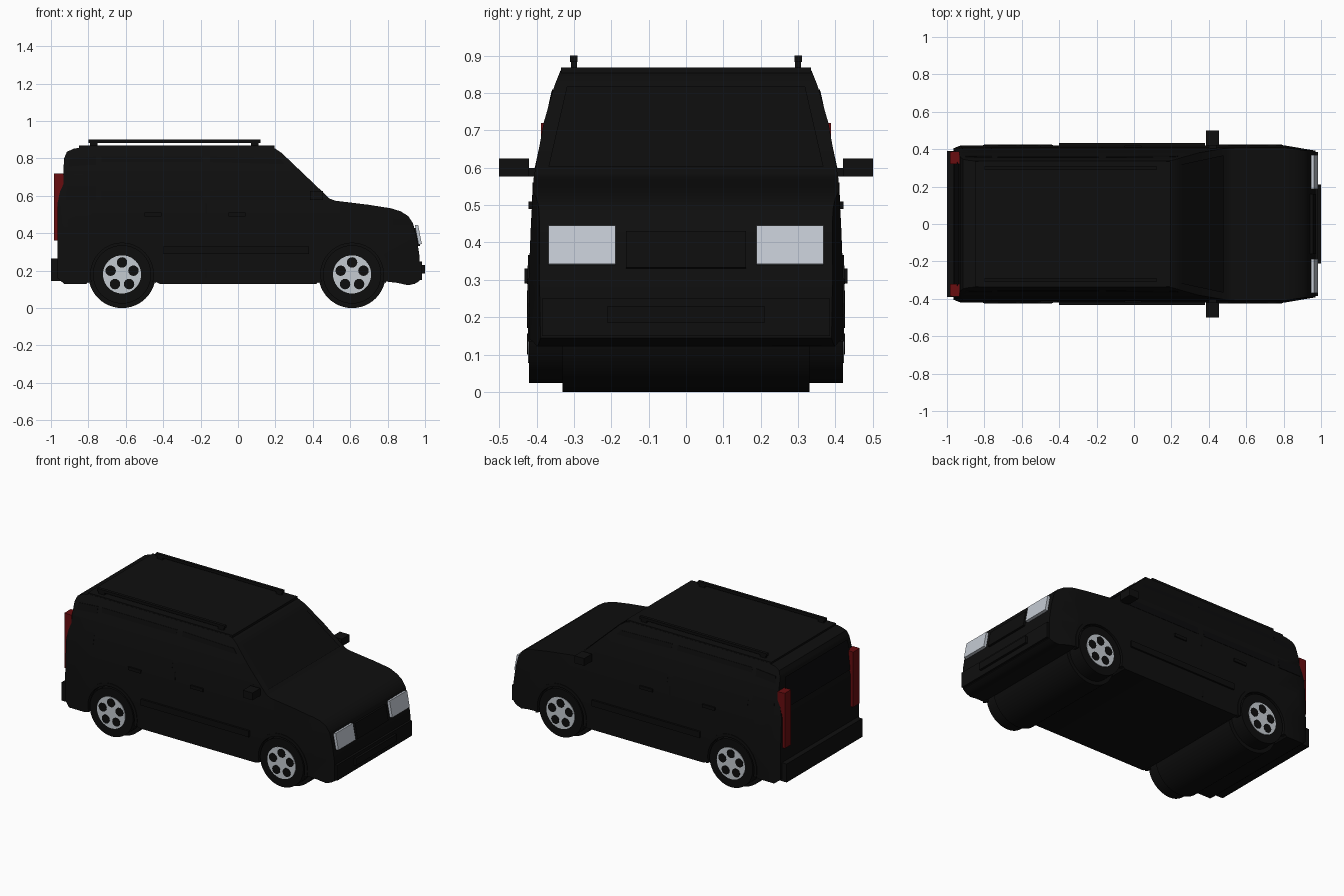
import bpy, bmesh, math
from mathutils import Vector, Matrix

if "Cube" in bpy.data.objects:
    bpy.data.objects.remove(bpy.data.objects["Cube"])


def material(name, rgb):
    m = bpy.data.materials.new(name)
    m.diffuse_color = (*rgb, 1)
    m.use_nodes = True
    m.node_tree.nodes["Principled BSDF"].inputs["Base Color"].default_value = m.diffuse_color
    return m


BLACK = material("black_paint", (0.0045, 0.0045, 0.0045))
GLASS = material("dark_glass", (0.0038, 0.0038, 0.004))
RUBBER = material("black_rubber", (0.004, 0.004, 0.004))
RED = material("tail_red", (0.14, 0.004, 0.005))
SILVER = material("wheel_silver", (0.56, 0.60, 0.64))
LAMP = material("headlight_grey", (0.55, 0.59, 0.65))


def finish(name, bm, mat, smooth=False):
    bmesh.ops.recalc_face_normals(bm, faces=bm.faces)
    me = bpy.data.meshes.new(name)
    bm.to_mesh(me)
    bm.free()
    ob = bpy.data.objects.new(name, me)
    bpy.context.collection.objects.link(ob)
    me.materials.append(mat)
    if smooth:
        bpy.ops.object.select_all(action='DESELECT')
        ob.select_set(True)
        bpy.context.view_layer.objects.active = ob
        bpy.ops.object.shade_smooth_by_angle(angle=math.radians(30))
    return ob


def box(name, x, y, z, mat, tilt=0):
    """Box from (min, max) pairs, tilted about y."""
    bm = bmesh.new()
    c = Vector([(a[0] + a[1]) / 2 for a in (x, y, z)])
    size = [abs(a[1] - a[0]) for a in (x, y, z)]
    m = Matrix.Translation(c) @ Matrix.Rotation(tilt, 4, 'Y') @ Matrix.Diagonal((*size, 1))
    bmesh.ops.create_cube(bm, size=1, matrix=m)
    return finish(name, bm, mat)


def disc(name, x, z, r, y0, y1, mat, segs=40):
    """Cylinder lying along y."""
    bm = bmesh.new()
    m = Matrix.Translation((x, (y0 + y1) / 2, z)) @ Matrix.Rotation(math.pi / 2, 4, 'X')
    bmesh.ops.create_cone(bm, cap_ends=True, segments=segs, radius1=r, radius2=r,
                          depth=abs(y1 - y0), matrix=m)
    return finish(name, bm, mat, True)


WIDTHS = [(0.12, 0.418), (0.3, 0.421), (0.45, 0.415), (0.57, 0.408),
          (0.72, 0.381), (0.82, 0.352), (0.865, 0.334)]


def half_width(x, z):
    w = WIDTHS[0][1] if z < 0.12 else WIDTHS[-1][1]
    for (z0, w0), (z1, w1) in zip(WIDTHS, WIDTHS[1:]):
        if z0 <= z <= z1:
            w = w0 + (w1 - w0) * (z - z0) / (z1 - z0)
    return w - 0.17 * max(0, x - 0.8) - 0.4 * max(0, -0.925 - x)


def side_plate(name, pts, mat, out, s, deep=0.008):
    """Thin plate following the side of the body."""
    bm = bmesh.new()
    rings = [[bm.verts.new((x, s * (half_width(x, z) + o), z)) for x, z in pts]
             for o in (out, out - deep)]
    n = len(pts)
    bm.faces.new(rings[0])
    bm.faces.new(rings[1])
    for i in range(n):
        j = (i + 1) % n
        bm.faces.new((rings[0][i], rings[0][j], rings[1][j], rings[1][i]))
    return finish(name, bm, mat)


def arc(cx, r, a0, a1, n=18):
    return [(cx + r * math.cos(math.radians(a0 + (a1 - a0) * i / n)),
             0.18 + r * math.sin(math.radians(a0 + (a1 - a0) * i / n))) for i in range(n + 1)]


WHEELS = {"rear": -0.62, "front": 0.61}

# Body shell: side profile with wheel arches, shaped to the width curve
profile = [(-0.965, 0.16), (-0.965, 0.56), (-0.935, 0.70), (-0.93, 0.80), (-0.915, 0.835),
           (-0.88, 0.852), (-0.83, 0.86), (0.17, 0.86), (0.20, 0.852), (0.235, 0.828),
           (0.49, 0.585), (0.52, 0.574), (0.70, 0.552), (0.82, 0.533), (0.87, 0.517),
           (0.91, 0.492), (0.935, 0.455), (0.955, 0.38), (0.97, 0.28), (0.97, 0.145),
           (0.945, 0.13), (0.91, 0.122), (0.85, 0.135)]
profile += arc(0.61, 0.18, -12, 192) + [(0.42, 0.13), (-0.42, 0.13)]
profile += arc(-0.62, 0.18, -12, 192) + [(-0.81, 0.13), (-0.93, 0.13)]
bm = bmesh.new()
face = bm.faces.new([bm.verts.new((x, -1, z)) for x, z in profile])
ext = bmesh.ops.extrude_face_region(bm, geom=[face])
for v in ext["geom"]:
    if isinstance(v, bmesh.types.BMVert):
        v.co.y = 1
bmesh.ops.triangulate(bm, faces=[f for f in bm.faces if len(f.verts) > 4])
cuts = [((0, 0, z), (0, 0, 1)) for z, w in WIDTHS[1:-1]]
cuts += [((x, 0, 0), (1, 0, 0)) for x in (0.8, -0.925)]
for co, no in cuts:
    bmesh.ops.bisect_plane(bm, geom=bm.verts[:] + bm.edges[:] + bm.faces[:],
                           plane_co=co, plane_no=no, dist=1e-5)
for v in bm.verts:
    v.co.y *= half_width(v.co.x, v.co.z)
finish("body_shell", bm, BLACK, True)

# Roof panel and bumpers
box("roof_panel", (-0.85, 0.195), (-0.335, 0.335), (0.852, 0.868), BLACK)
box("rear_bumper", (-1.0, -0.94), (-0.39, 0.39), (0.145, 0.265), BLACK)
box("front_bumper", (0.94, 0.985), (-0.385, 0.385), (0.15, 0.25), BLACK)
box("front_bumper_guard", (0.97, 1.0), (-0.21, 0.21), (0.185, 0.23), RUBBER)
box("grille", (0.945, 0.966), (-0.16, 0.16), (0.33, 0.43), RUBBER, -0.17)

# Windscreen and rear window, following the body taper
for name, ends in (("windscreen", ((0.25, 0.814), (0.475, 0.60))),
                   ("rear_window", ((-0.934, 0.79), (-0.957, 0.60)))):
    bm = bmesh.new()
    out = Vector((0.004, 0, 0.004)) if name == "windscreen" else Vector((-0.005, 0, 0))
    q = [Vector((x, s * (half_width(x, z) - 0.035), z)) + out
         for (x, z), sides in zip(ends, ((1, -1), (-1, 1))) for s in sides]
    bm.faces.new([bm.verts.new(p) for p in q])
    finish(name, bm, GLASS)

for s, side in ((1, "left"), (-1, "right")):
    # Side glass, door seams, handles and trim
    side_plate("front_window_" + side, [(-0.15, 0.58), (0.43, 0.58), (0.22, 0.80), (-0.15, 0.81)],
               GLASS, 0.002, s)
    side_plate("middle_window_" + side, [(-0.73, 0.58), (-0.19, 0.58), (-0.19, 0.81), (-0.73, 0.81)],
               GLASS, 0.002, s)
    side_plate("rear_window_" + side, [(-0.92, 0.58), (-0.76, 0.58), (-0.76, 0.81), (-0.90, 0.80)],
               GLASS, 0.003, s)
    side_plate("door_seam_" + side, [(-0.175, 0.16), (-0.165, 0.16), (-0.165, 0.56), (-0.175, 0.56)],
               RUBBER, 0.002, s)
    for x in (-0.50, -0.05):
        box("door_handle_" + side, (x, x + 0.09), (s * 0.40, s * 0.421), (0.49, 0.51), RUBBER)
    box("door_trim_" + side, (-0.40, 0.38), (s * 0.41, s * 0.432), (0.29, 0.33), RUBBER)
    # Mirror
    box("mirror_" + side, (0.385, 0.455), (s * 0.42, s * 0.5), (0.577, 0.625), BLACK)
    box("mirror_arm_" + side, (0.40, 0.44), (s * 0.37, s * 0.43), (0.577, 0.60), BLACK)
    # Roof rail
    box("roof_rail_" + side, (-0.80, 0.12), (s * 0.29, s * 0.31), (0.883, 0.90), RUBBER)
    for x in (-0.77, 0.09):
        box("rail_post_" + side, (x - 0.02, x + 0.02), (s * 0.292, s * 0.308), (0.86, 0.885), RUBBER)
    # Lamps
    box("tail_light_" + side, (-0.983, -0.955), (s * 0.32, s * 0.385), (0.36, 0.72), RED)
    box("tail_light_top_" + side, (-0.975, -0.932), (s * 0.32, s * 0.388), (0.58, 0.72), RED)
    box("headlight_" + side, (0.955, 0.973), (s * 0.188, s * 0.368), (0.34, 0.445), LAMP, -0.19)
    # Wheels with five-hole rims, and arch flares
    for end, cx in WHEELS.items():
        tag = end + "_" + side
        disc("tyre_" + tag, cx, 0.18, 0.156, s * 0.30, s * 0.42, RUBBER)
        disc("rim_" + tag, cx, 0.18, 0.102, s * 0.40, s * 0.423, SILVER)
        for i in range(5):
            a = math.radians(90 + 72 * i)
            disc("rim_hole_" + tag, cx + 0.064 * math.cos(a), 0.18 + 0.064 * math.sin(a),
                 0.028, s * 0.418, s * 0.4255, RUBBER, 16)
        ring = arc(cx, 0.187, -14, 194) + arc(cx, 0.168, 194, -14)
        side_plate("arch_flare_" + tag, ring, BLACK, 0.004, s, 0.03)

# Full-width wheel housings
for end, cx in WHEELS.items():
    disc("wheel_housing_" + end, cx, 0.18, 0.18, -0.33, 0.33, RUBBER, 48)
